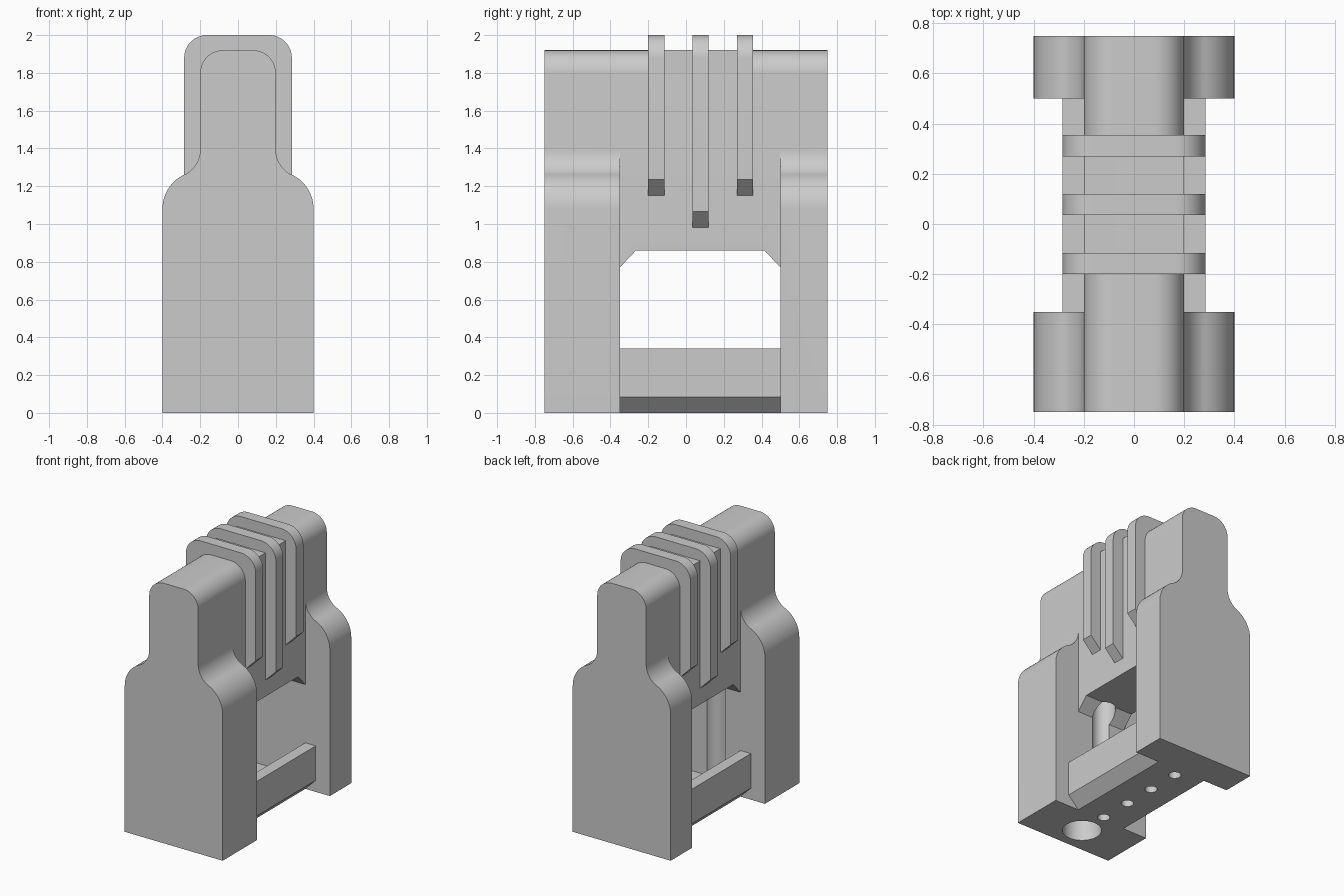
import bpy, bmesh, math

if "Cube" in bpy.data.objects:
    bpy.data.objects.remove(bpy.data.objects["Cube"])

grey = bpy.data.materials.new("warm_grey_plastic")
grey.diffuse_color = (0.6, 0.6, 0.6, 1)
grey.use_nodes = True
grey.node_tree.nodes["Principled BSDF"].inputs["Base Color"].default_value = grey.diffuse_color


def prism(name, pts, axis, lo, hi):
    """Extrude a 2D outline along y (pts are x,z), x (pts are y,z)."""
    def place(p, d):
        return (p[0], d, p[1]) if axis == 'Y' else (d, p[0], p[1])
    bm = bmesh.new()
    a = [bm.verts.new(place(p, lo)) for p in pts]
    b = [bm.verts.new(place(p, hi)) for p in pts]
    bm.faces.new(a)
    bm.faces.new(b[::-1])
    n = len(pts)
    for i in range(n):
        j = (i + 1) % n
        bm.faces.new((a[j], a[i], b[i], b[j]))
    bmesh.ops.recalc_face_normals(bm, faces=bm.faces)
    return finish(name, bm)


def cylinder(name, y, r, z0, z1):
    bm = bmesh.new()
    bmesh.ops.create_cone(bm, cap_ends=True, segments=40, radius1=r, radius2=r, depth=z1 - z0)
    bmesh.ops.translate(bm, verts=bm.verts, vec=(0, y, (z0 + z1) / 2))
    return finish(name, bm)


def finish(name, bm):
    me = bpy.data.meshes.new(name)
    bm.to_mesh(me)
    bm.free()
    me.materials.append(grey)
    ob = bpy.data.objects.new(name, me)
    bpy.context.collection.objects.link(ob)
    return ob


def cut(ob, cutters):
    for c in cutters:
        m = ob.modifiers.new("cut", 'BOOLEAN')
        m.operation, m.solver, m.object = 'DIFFERENCE', 'EXACT', c
        bpy.context.view_layer.objects.active = ob
        bpy.ops.object.modifier_apply(modifier=m.name)


def arc(cx, cz, r, a0, a1, n=12):
    return [(cx + r * math.cos(math.radians(a0 + (a1 - a0) * i / n)),
             cz + r * math.sin(math.radians(a0 + (a1 - a0) * i / n))) for i in range(n + 1)]


def mirrored(right):
    """Close a right-hand outline (bottom to top) with its mirror image."""
    return right + [(-x, z) for x, z in reversed(right)]


def box(name, x0, x1, y0, y1, z0, z1):
    return prism(name, [(x0, z0), (x1, z0), (x1, z1), (x0, z1)], 'Y', y0, y1)


FRONT, BACK = -0.35, 0.5          # inner walls of the two end blocks
HOLES = [-0.32, -0.07, 0.18, 0.43]

# Body: shouldered bottle outline over the full length
blend = math.degrees(math.atan2(0.905, 0.425))
outline = [(0.4, 0)] + arc(0.2, 1.08, 0.2, 0, blend)
outline += arc(0.348, 1.394, 0.148, blend + 180, 180)[1:]
outline += arc(0.08, 1.8, 0.12, 0, 90)
body = prism("body", mirrored(outline), 'Y', -0.75, 0.75)

# Recessed flanks, open window below the neck, and bores
cutters = [box("flank_cutter", s * 0.2003, s * 0.6, FRONT, BACK, -0.1, 1.5) for s in (1, -1)]
cutters.append(prism("window_cutter", [(FRONT, -0.1), (BACK, -0.1), (BACK, 0.77), (BACK - 0.085, 0.86),
                                       (FRONT + 0.085, 0.86), (FRONT, 0.77)], 'X', -0.5, 0.5))
cutters.append(cylinder("cable_cutter", -0.55, 0.133, -0.1, 0.6))
cutters.append(cylinder("rod_cutter", HOLES[0], 0.08, 0.085, 1.3))
pins = [cylinder("pin_cutter", y, 0.042, -0.1, 0.2) for y in HOLES]
cut(body, cutters + pins[:1])

# Channel joining the end blocks, with chamfered bottom and pin holes
channel = prism("channel", mirrored([(0.2, 0), (0.285, 0.085), (0.285, 0.34), (0.2, 0.34), (0.2, 0.085)]),
                'Y', FRONT, BACK)
cut(channel, pins)

# Square crest between the ribs
crest = box("crest", -0.2, 0.2, -0.2, 0.355, 1.8, 1.92)

# Grip ribs wrapped over the neck, the middle one longer
ribs = []
for y, z in ((-0.2, 1.15), (0.035, 0.98), (0.27, 1.15)):
    side = [(0.2, z), (0.285, z + 0.085)] + arc(0.165, 1.88, 0.12, 0, 90)
    ribs.append(prism("grip_rib", mirrored(side), 'Y', y, y + 0.085))

for c in cutters + pins:
    bpy.data.objects.remove(c)

# Smooth curved areas, keep edges sharp
bpy.ops.object.select_all(action='DESELECT')
for ob in [body, channel, crest] + ribs:
    ob.select_set(True)
bpy.context.view_layer.objects.active = body
bpy.ops.object.shade_smooth_by_angle(angle=math.radians(30))
